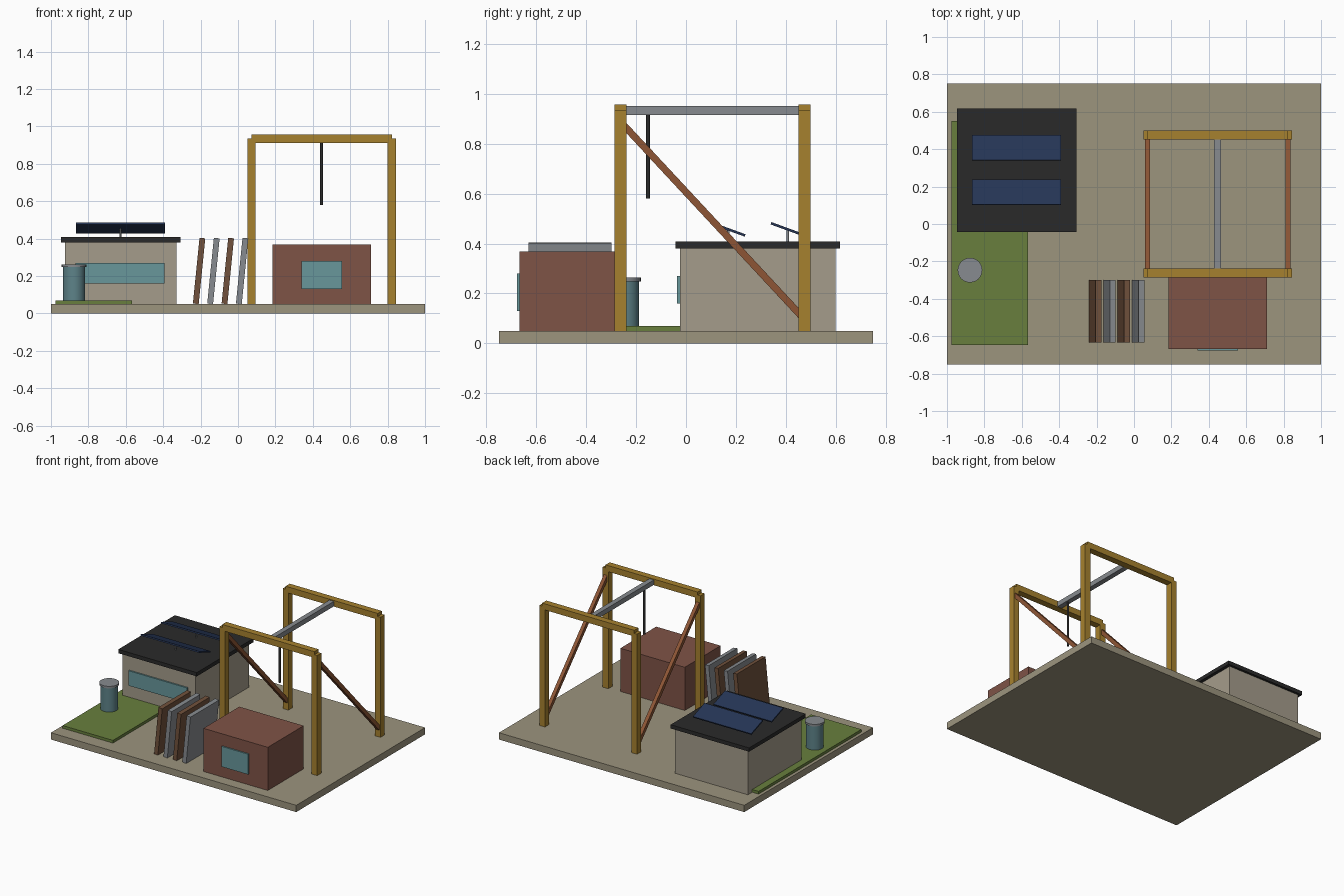
import bpy, math
from mathutils import Vector

if "Cube" in bpy.data.objects:
    bpy.data.objects.remove(bpy.data.objects["Cube"])


def material(name, r, g, b):
    """Material from 0-255 display colours."""
    m = bpy.data.materials.new(name)
    m.diffuse_color = tuple((c / 255) ** 2.2 for c in (r, g, b)) + (1,)
    m.use_nodes = True
    m.node_tree.nodes["Principled BSDF"].inputs["Base Color"].default_value = m.diffuse_color
    return m


SAND = material("sand", 155, 147, 125)
PLASTER = material("plaster", 163, 155, 138)
DARK = material("dark", 46, 46, 46)
NAVY = material("navy", 42, 56, 86)
GLASS = material("glass", 104, 150, 154)
GREEN = material("green", 104, 126, 64)
BRICK = material("brick", 126, 84, 72)
YELLOW = material("yellow", 165, 128, 50)
RUST = material("rust", 140, 86, 56)
WOOD = material("wood", 112, 82, 62)
STEEL = material("steel", 134, 138, 142)
TANK = material("tank", 94, 130, 136)


def finish(name, mat):
    ob = bpy.context.object
    ob.name = name
    ob.data.materials.append(mat)
    return ob


def block(name, size, centre, mat, rot=(0, 0, 0)):
    bpy.ops.mesh.primitive_cube_add(size=1, location=centre, rotation=rot)
    bpy.context.object.scale = size
    bpy.ops.object.transform_apply(location=False, rotation=False, scale=True)
    return finish(name, mat)


def box(name, x, y, z, mat):
    """Axis-aligned box from (min, max) ranges."""
    return block(name, [r[1] - r[0] for r in (x, y, z)],
                 [(r[0] + r[1]) / 2 for r in (x, y, z)], mat)


def cylinder(name, radius, x, y, z, mat, sides=24):
    bpy.ops.mesh.primitive_cylinder_add(vertices=sides, radius=radius, depth=z[1] - z[0],
                                        location=(x, y, (z[0] + z[1]) / 2))
    ob = finish(name, mat)
    bpy.ops.object.shade_smooth_by_angle(angle=math.radians(35))
    return ob


# Ground slab and lawn
box("base", (-1, 1), (-0.75, 0.75), (0, 0.05), SAND)
box("lawn", (-0.977, -0.567), (-0.647, 0.55), (0.05, 0.07), GREEN)

# Office with flat roof and front window
box("office_walls", (-0.925, -0.33), (-0.025, 0.6), (0.05, 0.38), PLASTER)
box("office_roof", (-0.947, -0.307), (-0.042, 0.617), (0.38, 0.408), DARK)
box("office_window", (-0.868, -0.392), (-0.036, -0.02), (0.16, 0.27), GLASS)

# Tilted solar panels on short posts
for i, y in enumerate((0.17, 0.408)):
    block(f"solar_panel_{i}", (0.475, 0.143, 0.01), (-0.628, y, 0.457), NAVY, (-0.35, 0, 0))
    cylinder(f"solar_post_{i}", 0.005, -0.628, y, (0.405, 0.457), STEEL, 12)

# Water tank and lid
cylinder("tank", 0.059, -0.877, -0.247, (0.07, 0.25), TANK)
cylinder("tank_lid", 0.066, -0.877, -0.247, (0.248, 0.263), STEEL)

# Brick workshop with front window
box("workshop", (0.185, 0.71), (-0.667, -0.25), (0.05, 0.368), BRICK)
box("workshop_window", (0.34, 0.557), (-0.677, -0.66), (0.13, 0.28), GLASS)

# Row of leaning panels
for i in range(4):
    block(f"leaning_panel_{i}", (0.031, 0.333, 0.353), (-0.208 + 0.0767 * i, -0.466, 0.2275),
          STEEL if i % 2 else WOOD, (0, 0.1, 0))

# Gantry: posts, cross beams and diagonal braces
X = (0.072, 0.823)
Y = (-0.262, 0.476)
for j, y in enumerate(Y):
    side = ("front", "rear")[j]
    for i, x in enumerate(X):
        block(f"{side}_post_{i}", (0.045, 0.048, 0.885), (x, y, 0.4925), YELLOW)
    block(f"{side}_beam", (X[1] - X[0], 0.048, 0.045), (sum(X) / 2, y, 0.935), YELLOW)
for i, x in enumerate(X):
    a, b = Vector((x, Y[0], 0.888)), Vector((x, Y[1], 0.095))
    d = b - a
    block(f"brace_{i}", (0.027, d.length, 0.028), (a + b) / 2, RUST,
          (math.atan2(d.z, d.y), 0, 0))

# Hoist rail and hanging cable
box("hoist_rail", (0.429, 0.466), Y, (0.915, 0.951), STEEL)
cylinder("hoist_cable", 0.008, 0.447, -0.152, (0.58, 0.92), DARK, 12)
